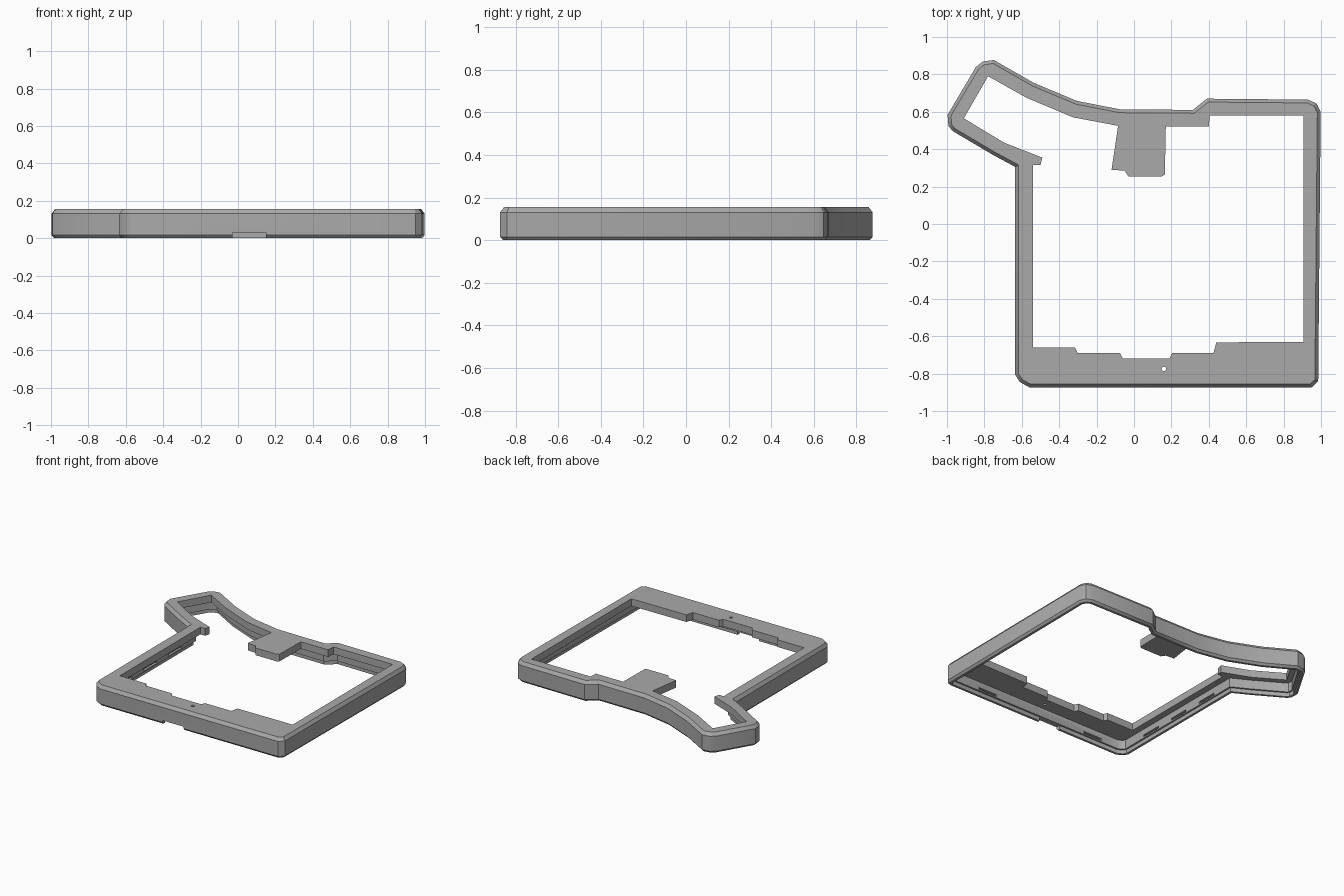
import bpy, bmesh, math
from mathutils import Vector

cube = bpy.data.objects.get("Cube")
if cube:
    bpy.data.objects.remove(cube, do_unlink=True)

HEIGHT = 0.155
PLATE_UNDERSIDE = 0.1

grey = bpy.data.materials.new("matte grey")
grey.use_nodes = True
grey.diffuse_color = (0.4, 0.4, 0.4, 1)
grey.node_tree.nodes["Principled BSDF"].inputs["Base Color"].default_value = (0.4, 0.4, 0.4, 1)

# Outer outline, counter-clockwise from the front
outline = [
    (-0.56, -0.873), (0.95, -0.873), (0.985, -0.84), (0.998, 0.6), (0.975, 0.645),
    (0.93, 0.665), (0.39, 0.67), (0.315, 0.61), (-0.075, 0.613), (-0.305, 0.658),
    (-0.535, 0.754), (-0.75, 0.877), (-0.81, 0.868), (-0.845, 0.84), (-0.997, 0.583),
    (-0.992, 0.524), (-0.97, 0.497), (-0.755, 0.37), (-0.635, 0.305),
    (-0.635, -0.807), (-0.61, -0.845)]

# Opening in the top plate, including the tab and the hook
opening = [
    (-0.54, 0.315), (-0.54, -0.66), (-0.315, -0.66), (-0.3, -0.69), (-0.075, -0.69),
    (-0.06, -0.72), (0.19, -0.72), (0.205, -0.69), (0.425, -0.69), (0.44, -0.633),
    (0.905, -0.63), (0.905, 0.58), (0.405, 0.58), (0.4, 0.52), (0.17, 0.52),
    (0.165, 0.265), (0.15, 0.255), (-0.03, 0.255), (-0.05, 0.285), (-0.12, 0.29),
    (-0.085, 0.525), (-0.325, 0.57), (-0.575, 0.675), (-0.78, 0.79), (-0.91, 0.565),
    (-0.695, 0.435), (-0.49, 0.355), (-0.5, 0.315)]


def inset(points, distance):
    """Move every edge of a counter-clockwise loop inward."""
    pts = [Vector(p) for p in points]
    result = []
    for i, p in enumerate(pts):
        a = (p - pts[i - 1]).normalized()
        b = (pts[(i + 1) % len(pts)] - p).normalized()
        na, nb = Vector((-a.y, a.x)), Vector((-b.y, b.x))
        result.append(p + (na + nb) * distance / (1 + na.dot(nb)))
    return result


def loft(name, rings):
    """Closed solid through (points, height) rings."""
    bm = bmesh.new()
    loops = [[bm.verts.new((p[0], p[1], z)) for p in pts] for pts, z in rings]
    n = len(loops[0])
    for low, high in zip(loops, loops[1:]):
        for i in range(n):
            j = (i + 1) % n
            bm.faces.new((low[i], low[j], high[j], high[i]))
    bm.faces.new(loops[0][::-1])
    bm.faces.new(loops[-1])
    bmesh.ops.recalc_face_normals(bm, faces=bm.faces)
    mesh = bpy.data.meshes.new(name)
    bm.to_mesh(mesh)
    bm.free()
    mesh.materials.append(grey)
    obj = bpy.data.objects.new(name, mesh)
    bpy.context.collection.objects.link(obj)
    return obj


def box(name, x0, x1, y0, y1, z0, z1):
    corners = [(x0, y0), (x1, y0), (x1, y1), (x0, y1)]
    return loft(name, [(corners, z0), (corners, z1)])


def prism(name, points, z0, z1):
    return loft(name, [(points, z0), (points, z1)])


# Solid body with chamfered rims
case = loft("case_frame", [
    (inset(outline, 0.014), 0), (outline, 0.016),
    (outline, HEIGHT - 0.024), (inset(outline, 0.018), HEIGHT)])

# Hollow underside, rebate, plate opening and small round hole
cutters = [
    prism("cavity_cutter", inset(outline, 0.045), -0.1, PLATE_UNDERSIDE),
    prism("rebate_cutter", inset(outline, 0.032), -0.1, 0.03),
    prism("opening_cutter", opening, -0.2, 0.3),
    prism("pinhole_cutter", [(0.16 + 0.012 * math.cos(t * math.pi / 8),
                              -0.775 + 0.012 * math.sin(t * math.pi / 8))
                             for t in range(16)], -0.15, 0.25),
    box("front_notch_cutter", -0.03, 0.15, -1, -0.8, -0.1, 0.03)]

# Clip slots along the inner faces of the walls
for y in (-0.6, -0.3, 0.0):
    cutters.append(box("side_slot_cutter", -0.612, -0.58, y, y + 0.16, 0.04, 0.055))
for x in (-0.4, 0.55):
    cutters.append(box("front_slot_cutter", x, x + 0.16, -0.85, -0.81, 0.04, 0.055))

for cutter in cutters:
    cutter.hide_render = True
    mod = case.modifiers.new(cutter.name, 'BOOLEAN')
    mod.operation = 'DIFFERENCE'
    mod.solver = 'EXACT'
    mod.object = cutter

# Bake the cuts, then discard the cutters
graph = bpy.context.evaluated_depsgraph_get()
baked = bpy.data.meshes.new_from_object(case.evaluated_get(graph))
case.modifiers.clear()
case.data = baked
baked.name = "case_frame"
for cutter in cutters:
    bpy.data.objects.remove(cutter, do_unlink=True)

for obj in bpy.context.selected_objects:
    obj.select_set(False)
case.select_set(True)
bpy.context.view_layer.objects.active = case
bpy.ops.object.shade_smooth_by_angle(angle=math.radians(30))
